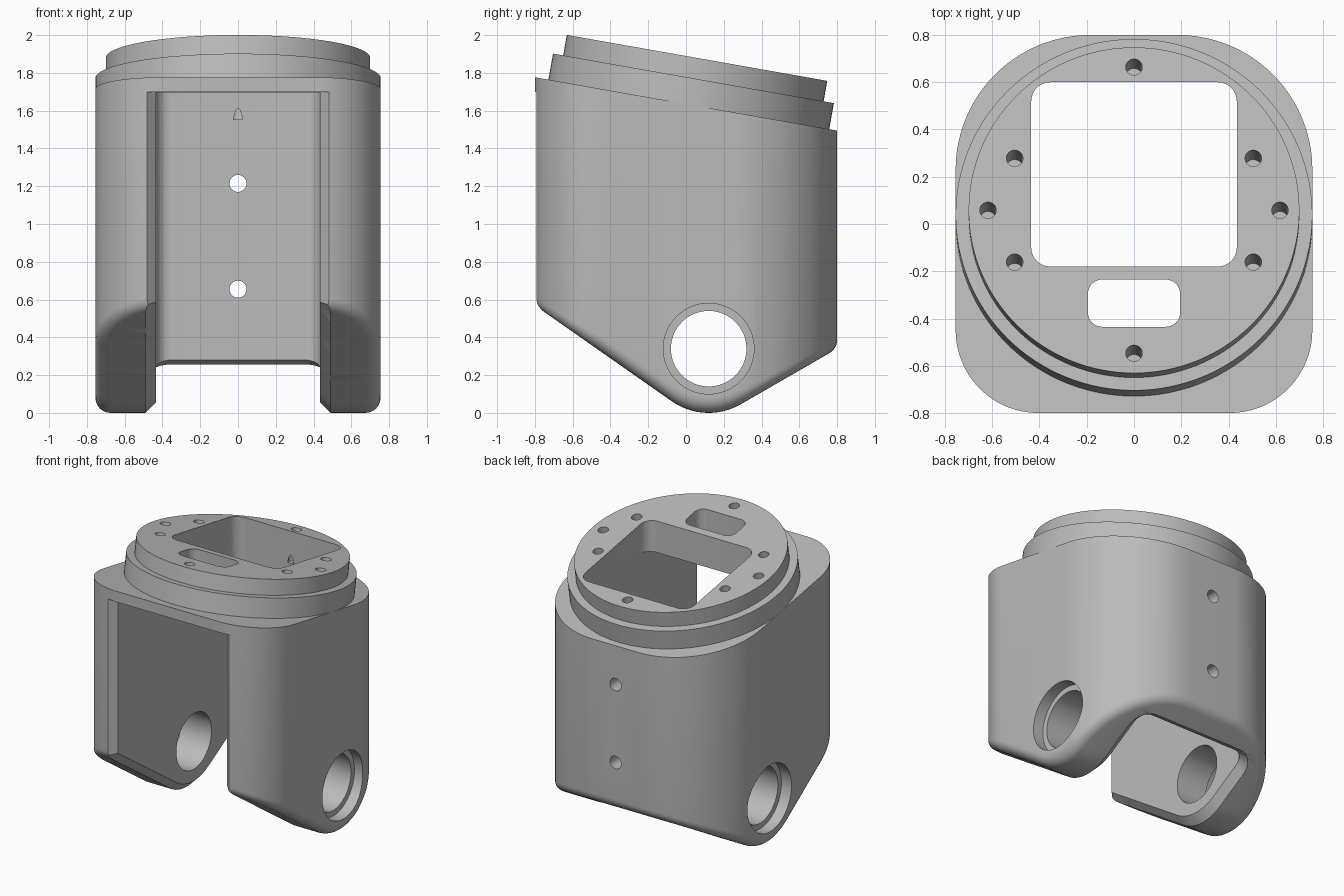
import bpy, bmesh
from math import sin, cos, tan, atan, pi, radians, sqrt
from mathutils import Matrix, Vector

cube = bpy.data.objects.get("Cube")
if cube:
    bpy.data.objects.remove(cube, do_unlink=True)

grey = bpy.data.materials.new("plain grey")
grey.use_nodes = True
grey.diffuse_color = (0.5, 0.5, 0.5, 1)
grey.node_tree.nodes["Principled BSDF"].inputs["Base Color"].default_value = (0.5, 0.5, 0.5, 1)

TILT = radians(10)
HUB_Y, HUB_R = 0.12, 0.34          # pivot hub at the bottom of the legs
FRONT, BACK = radians(35), radians(30)
COLLAR = Matrix.Translation((0, 0.015, 1.633)) @ Matrix.Rotation(-TILT, 4, 'X')


def make(name, bm):
    bmesh.ops.recalc_face_normals(bm, faces=bm.faces[:])
    mesh = bpy.data.meshes.new(name)
    bm.to_mesh(mesh)
    bm.free()
    mesh.materials.append(grey)
    ob = bpy.data.objects.new(name, mesh)
    bpy.context.scene.collection.objects.link(ob)
    return ob


def cylinder(name, r, low, high, frame, segments=48):
    """Cylinder along the frame's z axis, from low to high."""
    bm = bmesh.new()
    bmesh.ops.create_cone(bm, cap_ends=True, segments=segments, radius1=r, radius2=r,
                          depth=high - low,
                          matrix=frame @ Matrix.Translation((0, 0, (low + high) / 2)))
    return make(name, bm)


def arc(cx, cy, r, start, end, n=12):
    """Plan points with their outward normals: (x, y, nx, ny)."""
    angles = [radians(start + (end - start) * i / n) for i in range(n + 1)]
    return [(cx + r * cos(a), cy + r * sin(a), cos(a), sin(a)) for a in angles]


def side(x, y0, y1, n=28):
    return [(x, y0 + (y1 - y0) * i / n, 1, 0) for i in range(1, n)]


def loft(name, rings):
    """Rings of right-half points, mirrored in x, skinned and capped with strips."""
    bm = bmesh.new()
    n = len(rings[0])
    loops = []
    for ring in rings:
        pts = ring + [(-x, y, z) for x, y, z in reversed(ring)]
        loops.append([bm.verts.new(p) for p in pts])
    for a, b in zip(loops, loops[1:]):
        for i in range(2 * n):
            j = (i + 1) % (2 * n)
            bm.faces.new((a[i], a[j], b[j], b[i]))
    for cap in (loops[0], loops[-1]):
        for i in range(n - 1):
            bm.faces.new((cap[i], cap[i + 1], cap[-2 - i], cap[-1 - i]))
    return make(name, bm)


def prism(name, plan, low, high):
    return loft(name, [[(p[0], p[1], z) for p in plan] for z in (low, high)])


def rounded(w, y0, y1, r):
    return arc(w - r, y0 + r, r, -90, 0, 8) + arc(w - r, y1 - r, r, 0, 90, 8)


def underside(y):
    t = y - HUB_Y
    if t < -HUB_R * sin(FRONT):
        return HUB_R - HUB_R / cos(FRONT) - t * tan(FRONT)
    if t > HUB_R * sin(BACK):
        return HUB_R - HUB_R / cos(BACK) + t * tan(BACK)
    return HUB_R - sqrt(HUB_R ** 2 - t * t)


def fillet_point(p, u, radius=0.08):
    """Point on the rounded edge between underside and wall, u from 0 to 1."""
    x, y, nx, ny = p
    slope = atan((underside(y + 0.001) - underside(y - 0.001)) / 0.002 * ny)
    turn = pi / 2 - slope
    length = radius * tan(turn / 2)
    d = length * cos(slope)
    a = Vector((x - nx * d, y - ny * d, underside(y - ny * d)))
    b = Vector((x, y, underside(y)))
    c = b + Vector((0, 0, length))
    w = cos(turn / 2)
    k0, k1, k2 = (1 - u) ** 2, 2 * w * u * (1 - u), u * u
    return tuple((a * k0 + b * k1 + c * k2) / (k0 + k1 + k2))


# Housing: rounded plan, V-shaped underside with filleted edge, sloping top
rf, rb = 0.35, 0.57
plan = (arc(0.755 - rf, -0.8 + rf, rf, -90, 0, 16) + side(0.755, -0.8 + rf, 0.8 - rb)
        + arc(0.755 - rb, 0.8 - rb, rb, 0, 90, 24))
rings = [[fillet_point(p, k / 6) for p in plan] for k in range(7)]
rings.append([(x, y, 1.633 - (y - 0.015) * tan(TILT)) for x, y, _, _ in plan])
housing = loft("housing", rings)

# Stepped tilted collar
lower_collar = cylinder("lower_collar", 0.755, 0, 0.14, COLLAR, 128)
upper_collar = cylinder("upper_collar", 0.70, 0.14, 0.25, COLLAR, 128)

# Central cavity, top opening and cable slot
w, r = 0.435, 0.08
inner = [(w, -1, 1, 0)] + side(w, -1, 0.6 - r, 40) + arc(w - r, 0.6 - r, r, 0, 90, 8)
shared = [prism("cavity_cutter", inner, -0.3, 1.695),
          prism("opening_cutter", rounded(w, -0.18, 0.6, r), 1.2, 2.3),
          prism("slot_cutter", rounded(0.195, -0.435, -0.235, 0.06), 1.5, 2.3)]

# Chamfers along the front and bottom edges of the cavity
c = 0.055
chamfers = [prism("front_chamfer_cutter",
                  [(w + c + 0.1, -0.9), (w + c, -0.8), (w, -0.8 + c)], -0.3, 1.70)]
levels = []
for out, lift in ((0.15, -0.15), (0, 0), (-0.03, 0.03)):
    ring = []
    for x, y, nx, ny in inner:
        d = c + out if lift else c
        if lift > 0:
            d = -0.03
        px, py = x + nx * d, y + ny * d
        ring.append((px, py, underside(py) + c - d))
    levels.append(ring)
chamfers.append(loft("bottom_chamfer_cutter", levels))

# Pivot bores with outer counterbores, and pin holes through the back wall
along_x = Matrix.Translation((0, HUB_Y, HUB_R)) @ Matrix.Rotation(pi / 2, 4, 'Y')
bores = [cylinder("bore_cutter", 0.20, -1, 1, along_x, 64)]
for s in (-1, 1):
    lo, hi = sorted((s * 0.675, s * 1.0))
    bores.append(cylinder("counterbore_cutter", 0.24, lo, hi, along_x, 64))
for z in (0.655, 1.215):
    bores.append(cylinder("pin_hole_cutter", 0.045, -1.0, -0.5,
                          Matrix.Translation((0, 0, z)) @ Matrix.Rotation(pi / 2, 4, 'X'), 32))

# Screw holes in the collar face
spots = [(0, 0.615), (0, -0.615), (0.618, 0), (-0.618, 0)]
spots += [(sx * 0.505, sy * 0.223) for sx in (-1, 1) for sy in (-1, 1)]
screws = [cylinder("screw_hole_cutter", 0.035, 0.022, 0.4,
                   COLLAR @ Matrix.Translation((x, y, 0)), 24) for x, y in spots]


def cut(ob, cutters):
    for k in cutters:
        m = ob.modifiers.new(k.name, 'BOOLEAN')
        m.operation, m.solver, m.object = 'DIFFERENCE', 'EXACT', k
    graph = bpy.context.evaluated_depsgraph_get()
    mesh = bpy.data.meshes.new_from_object(ob.evaluated_get(graph))
    ob.modifiers.clear()
    ob.data = mesh


cut(housing, shared + chamfers + bores)
for part in (lower_collar, upper_collar):
    cut(part, shared + screws)

for k in shared + chamfers + bores + screws:
    bpy.data.objects.remove(k, do_unlink=True)

bpy.ops.object.select_all(action='DESELECT')
for ob in (housing, lower_collar, upper_collar):
    ob.select_set(True)
bpy.context.view_layer.objects.active = housing
bpy.ops.object.shade_smooth_by_angle(angle=radians(30))
